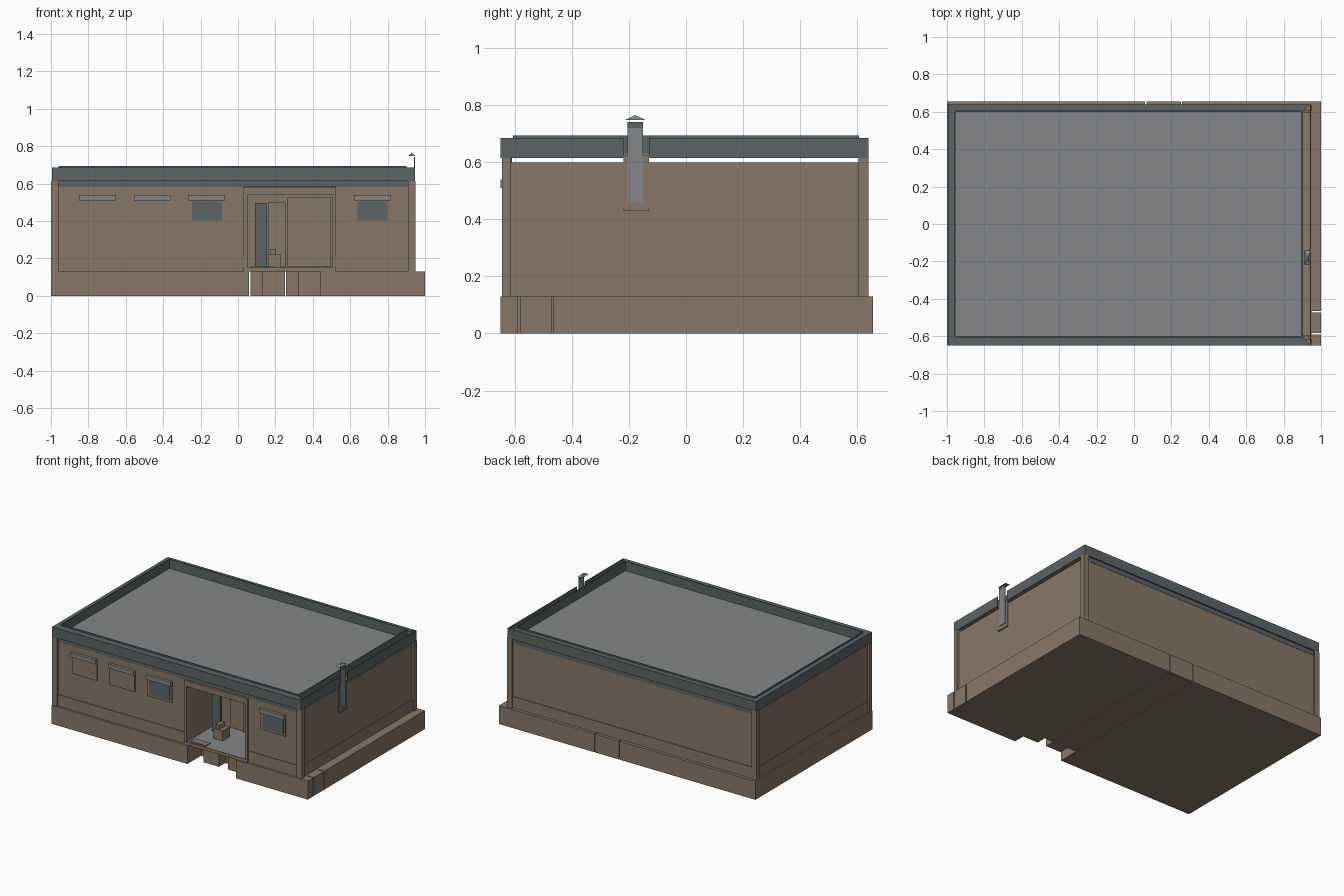
import bpy, bmesh

if "Cube" in bpy.data.objects:
    bpy.data.objects.remove(bpy.data.objects["Cube"], do_unlink=True)


def material(name, rgb):
    m = bpy.data.materials.new(name)
    m.use_nodes = True
    m.diffuse_color = (*rgb, 1)
    bsdf = m.node_tree.nodes["Principled BSDF"]
    bsdf.inputs["Base Color"].default_value = (*rgb, 1)
    bsdf.inputs["Roughness"].default_value = 0.9
    return m


TAN = material("tan_wall", (0.25, 0.19, 0.137))
GREY = material("roof_grey", (0.23, 0.24, 0.25))
DARK = material("dark_metal", (0.11, 0.13, 0.135))


def prism(name, points, z0, z1, mat):
    """Extrude a flat outline upward."""
    bm = bmesh.new()
    face = bm.faces.new([bm.verts.new((x, y, z0)) for x, y in points])
    top = bmesh.ops.extrude_face_region(bm, geom=[face])["geom"]
    for v in top:
        if isinstance(v, bmesh.types.BMVert):
            v.co.z = z1
    bmesh.ops.recalc_face_normals(bm, faces=bm.faces)
    me = bpy.data.meshes.new(name)
    bm.to_mesh(me)
    bm.free()
    me.materials.append(mat)
    ob = bpy.data.objects.new(name, me)
    bpy.context.collection.objects.link(ob)
    return ob


def box(name, x, y, z, mat=TAN):
    return prism(name, [(x[0], y[0]), (x[1], y[0]), (x[1], y[1]), (x[0], y[1])], *z, mat)


# Foundation strips with narrow joints and a notched entrance
base_z = (0, 0.13)
back, front = 0.655, -0.65
box("foundation_right", (-1, 0.06), (front, back), base_z)
prism("foundation_middle", [(0.066, -0.5), (0.13, -0.5), (0.13, -0.57), (0.25, -0.57),
                            (0.25, back), (0.066, back)], *base_z, TAN)
prism("foundation_left", [(0.256, -0.5), (0.32, -0.5), (0.32, -0.57), (0.44, -0.57),
                          (0.44, front), (0.95, front), (0.95, back), (0.256, back)],
      *base_z, TAN)
for y in ((front, -0.59), (-0.583, -0.472), (-0.465, back)):
    box("foundation_side_ledge", (0.95, 1), y, base_z)

# Corner posts
for x in ((-1, -0.96), (0.91, 0.95)):
    for y in ((-0.645, -0.615), (0.605, 0.64)):
        box("corner_post", x, y, (0.13, 0.615))

# Inset wall panels, each with a slightly thicker skirting
LOW, TOP = 0.21, 0.6
for name, x, y, grow in (
        ("right_wall", (-0.985, -0.96), (-0.62, 0.61), (-0.005, 0, 0, 0)),
        ("left_wall", (0.91, 0.935), (-0.62, 0.61), (0, 0.005, 0, 0)),
        ("back_wall", (-0.965, 0.915), (0.605, 0.628), (0, 0, 0, 0.005)),
        ("front_wall_a", (-0.965, 0.03), (-0.63, -0.607), (0, 0, -0.005, 0)),
        ("front_wall_b", (0.525, 0.915), (-0.63, -0.607), (0, 0, -0.005, 0))):
    box(name, x, y, (LOW, TOP))
    box(name + "_skirting", (x[0] + grow[0], x[1] + grow[1]),
        (y[0] + grow[2], y[1] + grow[3]), (0.13, LOW))
for y in ((-0.633, -0.61), (0.605, 0.63)):
    box("eave_band", (-0.96, 0.91), y, (0.583, 0.615), DARK)

# Entrance recess
box("entrance_lintel", (0.03, 0.525), (-0.643, -0.6), (0.54, 0.58))
for x in ((0.03, 0.05), (0.505, 0.525)):
    box("entrance_jamb", x, (-0.643, -0.3), (0.13, 0.54))
box("entrance_floor", (0.03, 0.525), (-0.64, -0.28), (0.13, 0.15), GREY)
box("entrance_sill", (0.03, 0.525), (-0.645, -0.64), (0.13, 0.152))
box("entrance_back_wall", (0.03, 0.525), (-0.3, -0.28), (0.15, 0.59))
box("entrance_ceiling", (0.03, 0.525), (-0.61, -0.28), (0.575, 0.59))
box("inner_door", (0.265, 0.495), (-0.32, -0.3), (0.155, 0.525))
box("open_door", (0.09, 0.155), (-0.42, -0.4), (0.155, 0.495), DARK)
box("inner_panel", (0.16, 0.255), (-0.31, -0.3), (0.155, 0.5))
box("crate", (0.16, 0.23), (-0.5, -0.42), (0.15, 0.22))
box("crate_lid", (0.17, 0.2), (-0.49, -0.43), (0.22, 0.25))
box("door_mat", (0.07, 0.19), (-0.63, -0.58), (0.15, 0.156))

# Windows with hooded tops; the first two are shuttered
for x, glazed in ((-0.85, False), (-0.555, False), (-0.265, True), (0.62, True)):
    box("window_frame", (x, x + 0.195), (-0.638, -0.625), (0.39, 0.54))
    box("window_hood", (x, x + 0.195), (-0.65, -0.63), (0.51, 0.54), GREY)
    if glazed:
        box("window_glass", (x + 0.02, x + 0.18), (-0.641, -0.636), (0.403, 0.505), DARK)

# Roof deck
box("roof_deck", (-0.965, 0.9), (-0.61, 0.61), (0.616, 0.63), GREY)

# Parapet: mitred solid strips on three sides, an open channel on the left side
X0, X1, Y0, Y1 = -0.995, 0.945, -0.65, 0.64
IX0, IX1, IY = -0.955, 0.9, 0.6
pz = (0.615, 0.685)
prism("parapet_front", [(X0, Y0), (X1, Y0), (IX1, -IY), (IX0, -IY)], *pz, DARK)
prism("parapet_back", [(X0, Y1), (X1, Y1), (IX1, IY), (IX0, IY)], *pz, DARK)
prism("parapet_right", [(X0, Y0), (X0, Y1), (IX0, IY), (IX0, -IY)], *pz, DARK)
box("parapet_left_inner", (0.896, IX1), (-IY, IY), pz, DARK)
box("parapet_channel_floor", (IX1, 0.94), (-IY, IY), (0.615, 0.62))
for y in ((Y0, -0.22), (-0.13, Y1)):
    box("parapet_left_outer", (0.941, X1), y, pz, DARK)

# Raised inner lip
for s in (-1, 1):
    box("lip_long", (IX0, IX1), sorted((s * IY, s * (IY + 0.006))), (0.63, 0.695), DARK)
for x in (IX0 - 0.006, IX1 - 0.006):
    box("lip_short", (x, x + 0.006), (-IY, IY), (0.63, 0.695), DARK)

# Flue with backing plate, collar and pointed cap
box("flue_backing", (0.93, 0.94), (-0.22, -0.13), (0.43, 0.625))
box("flue_foot", (0.935, 0.945), (-0.22, -0.13), (0.43, 0.438))
box("flue", (0.94, 0.945), (-0.205, -0.15), (0.46, 0.72), GREY)
box("flue_collar", (0.94, 0.945), (-0.205, -0.15), (0.72, 0.742), DARK)
bpy.ops.mesh.primitive_cone_add(vertices=4, radius1=0.5 ** 0.5, radius2=0, depth=1,
                                location=(0.928, -0.178, 0.757))
cap = bpy.context.object
cap.name = "flue_cap"
cap.data.materials.append(GREY)
cap.rotation_euler.z = 0
for v in cap.data.vertices:
    x, y = v.co.x, v.co.y
    v.co.x, v.co.y = (x - y) * 0.5 ** 0.5 * 0.036, (x + y) * 0.5 ** 0.5 * 0.075
    v.co.z *= 0.018
